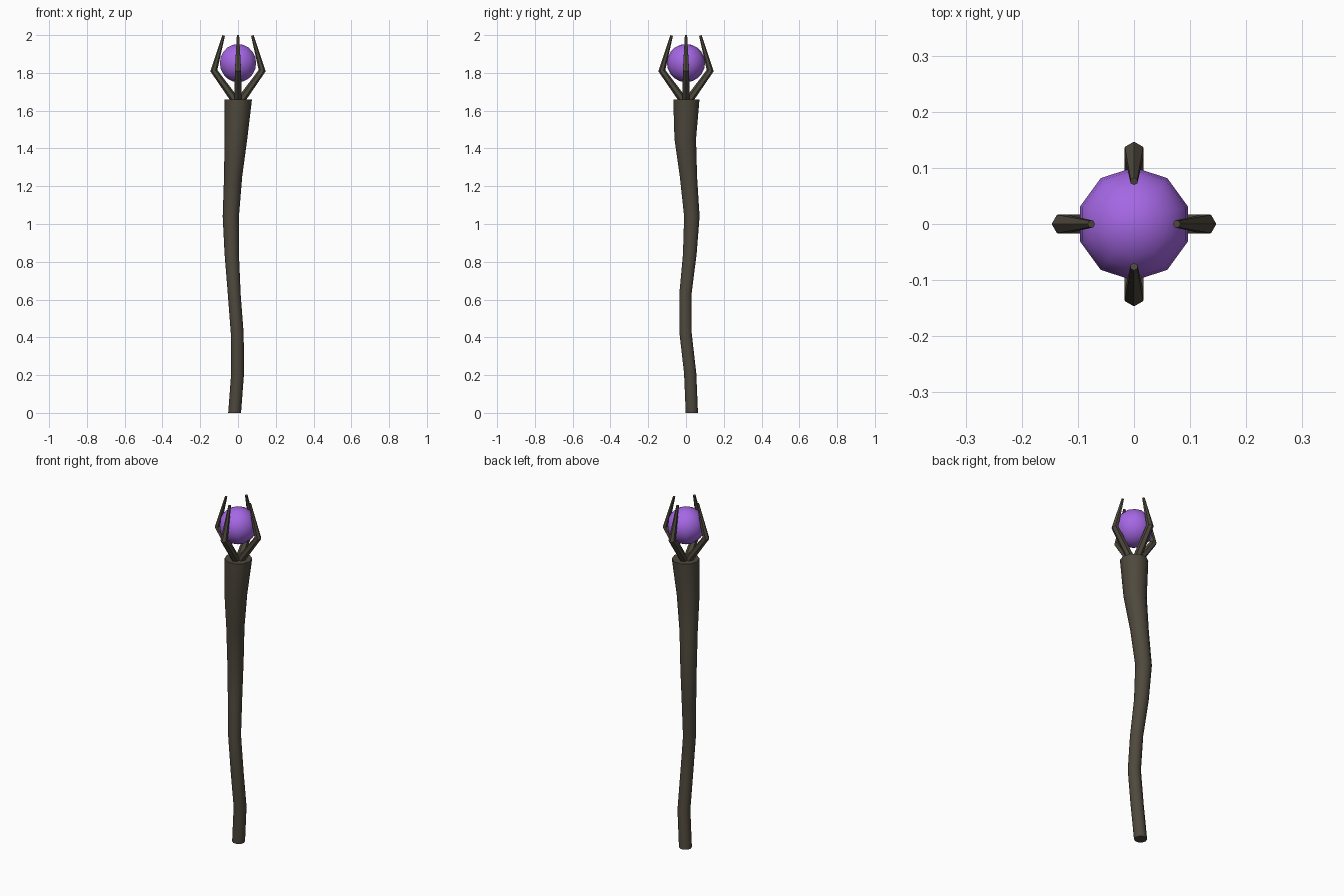
import bpy, bmesh, math
from mathutils import Vector, Matrix

if "Cube" in bpy.data.objects:
    bpy.data.objects.remove(bpy.data.objects["Cube"])


def material(name, rgb):
    m = bpy.data.materials.new(name)
    m.diffuse_color = (*rgb, 1)
    m.use_nodes = True
    m.node_tree.nodes["Principled BSDF"].inputs["Base Color"].default_value = m.diffuse_color
    return m


wood = material("dark wood", (0.078, 0.067, 0.047))
violet = material("violet crystal", (0.376, 0.136, 0.775))


def finish(name, bm, mat, angle):
    bmesh.ops.recalc_face_normals(bm, faces=bm.faces)
    me = bpy.data.meshes.new(name)
    bm.to_mesh(me)
    bm.free()
    ob = bpy.data.objects.new(name, me)
    bpy.context.collection.objects.link(ob)
    me.materials.append(mat)
    bpy.ops.object.select_all(action='DESELECT')
    bpy.context.view_layer.objects.active = ob
    ob.select_set(True)
    bpy.ops.object.shade_smooth_by_angle(angle=math.radians(angle))
    return ob


def tube(name, stations, sides, angle, level=False, turn=0.0):
    """Capped tube through (x, y, z, radius) stations, then turned about z."""
    bm = bmesh.new()
    pts = [Vector(s[:3]) for s in stations]
    rings = []
    for i, (p, s) in enumerate(zip(pts, stations)):
        t = Vector((0, 0, 0))
        if i > 0:
            t += (p - pts[i - 1]).normalized()
        if i < len(pts) - 1:
            t += (pts[i + 1] - p).normalized()
        t = Vector((0, 0, 1)) if level else t.normalized()
        v = t.cross(Vector((1, 0, 0))).normalized()
        u = v.cross(t)
        rings.append([bm.verts.new(p + s[3] * (u * math.cos(a) + v * math.sin(a)))
                      for a in (2 * math.pi * k / sides for k in range(sides))])
    for a, b in zip(rings, rings[1:]):
        for k in range(sides):
            n = (k + 1) % sides
            bm.faces.new((a[k], a[n], b[n], b[k]))
    bm.faces.new(rings[0])
    bm.faces.new(rings[-1])
    bmesh.ops.transform(bm, matrix=Matrix.Rotation(turn, 4, 'Z'), verts=bm.verts)
    return finish(name, bm, wood, angle)


# Crooked shaft, widening toward the head
tube("shaft", [
    (-0.018, 0.031, 0.00, 0.034),
    (-0.002, 0.022, 0.21, 0.034),
    (-0.004, -0.002, 0.42, 0.034),
    (-0.020, -0.003, 0.63, 0.034),
    (-0.033, 0.020, 0.84, 0.038),
    (-0.038, 0.031, 1.04, 0.043),
    (-0.026, 0.013, 1.25, 0.048),
    (-0.011, -0.004, 1.45, 0.060),
    (0.001, 0.002, 1.66, 0.073)], 10, 50, level=True)

# Four bent claws around the orb
for i in range(4):
    tube(f"claw_{i + 1}", [
        (0.008, 0, 1.645, 0.022),
        (0.128, 0, 1.812, 0.019),
        (0.076, 0, 1.998, 0.007)], 6, 40, turn=i * math.pi / 2)

# Orb held between the claws
bm = bmesh.new()
bmesh.ops.create_uvsphere(bm, u_segments=10, v_segments=10, radius=0.101)
bmesh.ops.translate(bm, vec=(0, 0, 1.852), verts=bm.verts)
finish("orb", bm, violet, 60)
